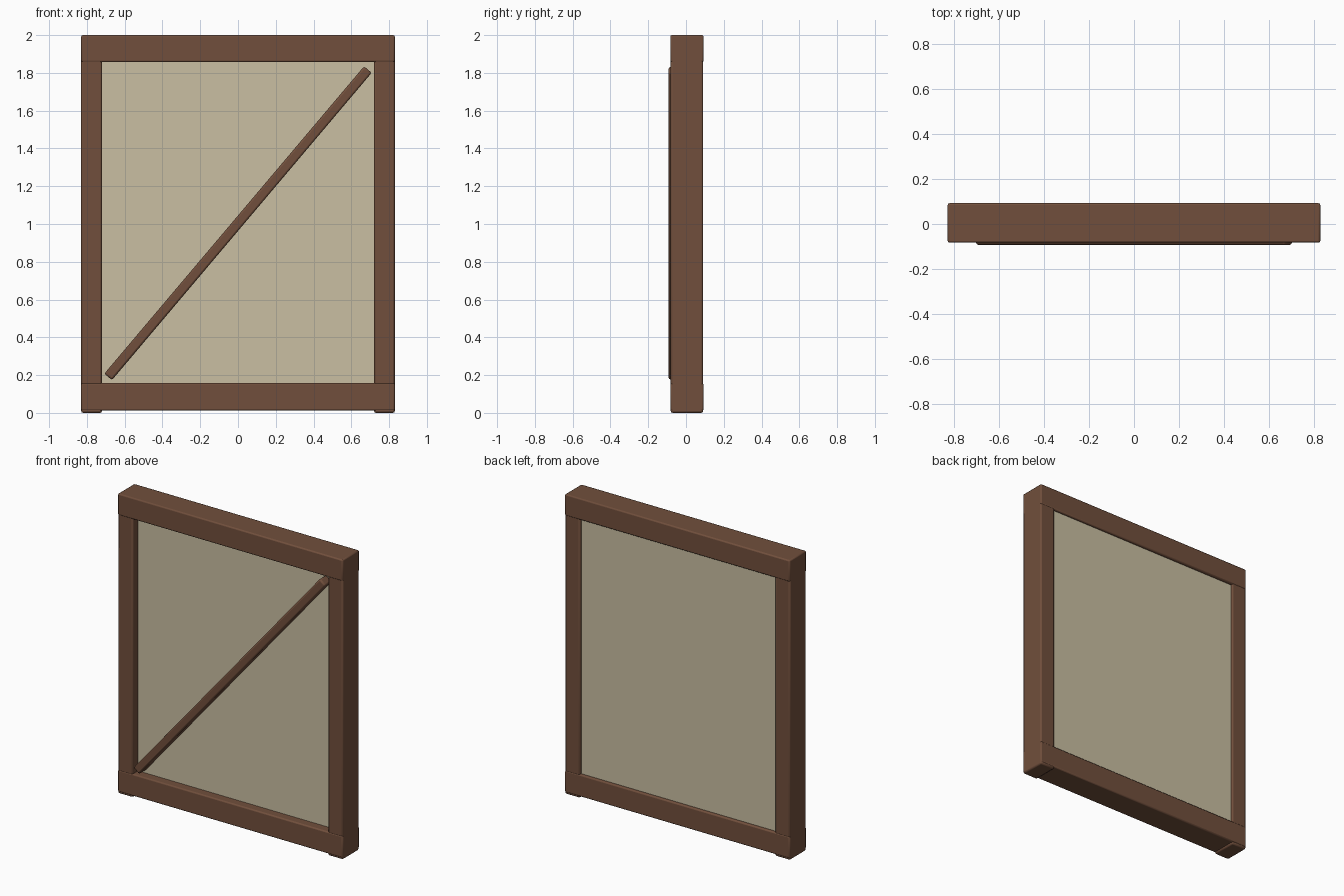
import bpy
import math

if "Cube" in bpy.data.objects:
    bpy.data.objects.remove(bpy.data.objects["Cube"], do_unlink=True)


def material(name, rgb):
    mat = bpy.data.materials.new(name)
    mat.use_nodes = True
    mat.diffuse_color = (*rgb, 1)
    mat.node_tree.nodes["Principled BSDF"].inputs["Base Color"].default_value = (*rgb, 1)
    return mat


wood = material("brown wood", (0.165, 0.078, 0.045))
plaster = material("cream plaster", (0.59, 0.52, 0.36))


def box(name, low, high, mat, bevel=0.0, tilt=0.0):
    """Bevelled box between two corners, optionally tilted about y."""
    centre = [(a + b) / 2 for a, b in zip(low, high)]
    bpy.ops.mesh.primitive_cube_add(size=1, location=centre)
    obj = bpy.context.object
    obj.name = name
    obj.scale = [b - a for a, b in zip(low, high)]
    bpy.ops.object.transform_apply(location=False, rotation=False, scale=True)
    obj.rotation_euler.y = tilt
    obj.data.materials.append(mat)
    if bevel:
        mod = obj.modifiers.new("Bevel", "BEVEL")
        mod.width = bevel
        mod.segments = 2
        bpy.ops.object.shade_smooth_by_angle(angle=math.radians(35))
    return obj


# Upright posts
for side, x in (("right", -0.775), ("left", 0.775)):
    box(side + "_post", (x - 0.055, -0.081, 0), (x + 0.055, 0.091, 1.99), wood, 0.01)

# Horizontal rails, a little deeper than the posts
box("top_rail", (-0.83, -0.083, 1.857), (0.83, 0.093, 2), wood, 0.008)
box("bottom_rail", (-0.83, -0.083, 0.012), (0.83, 0.093, 0.158), wood, 0.008)

# Infill panel, set nearer the back
box("infill_panel", (-0.74, -0.025, 0.14), (0.74, 0.075, 1.88), plaster)

# Diagonal brace
length, width = 2.13, 0.053
brace = box("diagonal_brace", (-width / 2, -0.093, 1.004 - length / 2),
            (width / 2, -0.02, 1.004 + length / 2), wood, 0.01,
            math.atan2(1.375, 1.627))
